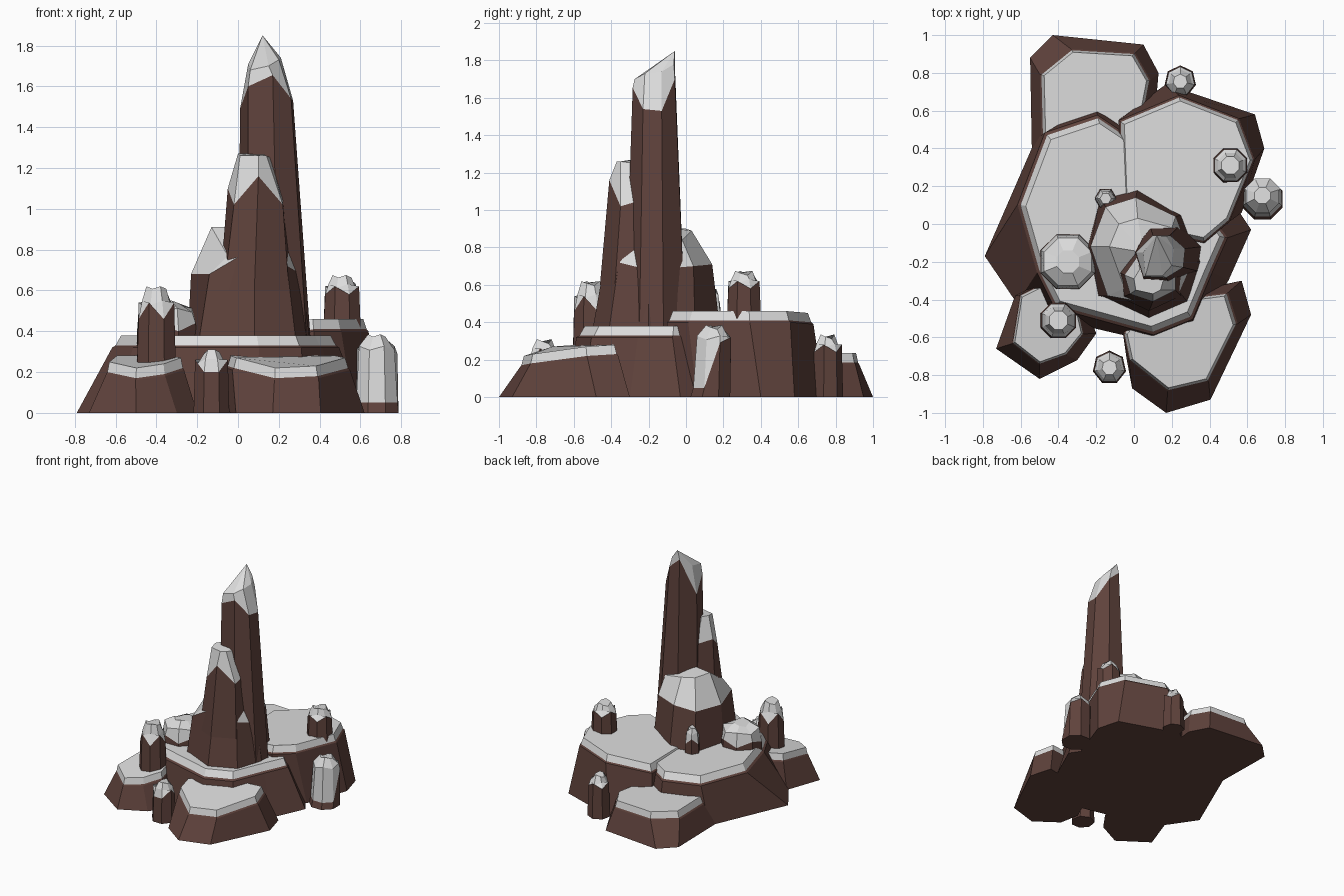
import bpy, bmesh, math


def material(name, rgb):
    m = bpy.data.materials.new(name)
    m.diffuse_color = (*rgb, 1)
    return m


ROCK = material("brown rock", (0.115, 0.055, 0.045))
SNOW = material("grey snow", (0.72, 0.72, 0.72))


def loft(name, rings, snow, apex=None):
    """Skin equal-length rings bottom to top; bands from index 'snow' up are snow."""
    bm = bmesh.new()
    vs = [[bm.verts.new(p) for p in r] for r in rings]
    n = len(rings[0])
    bm.faces.new(vs[0][::-1])
    for k in range(len(vs) - 1):
        for i in range(n):
            j = (i + 1) % n
            f = bm.faces.new((vs[k][i], vs[k][j], vs[k + 1][j], vs[k + 1][i]))
            f.material_index = int(k >= snow)
    if apex:
        a = bm.verts.new(apex)
        caps = [bm.faces.new((vs[-1][i], vs[-1][(i + 1) % n], a)) for i in range(n)]
    else:
        caps = [bm.faces.new(vs[-1])]
    for f in caps:
        f.material_index = 1
    bmesh.ops.recalc_face_normals(bm, faces=bm.faces)
    me = bpy.data.meshes.new(name)
    bm.to_mesh(me)
    bm.free()
    me.materials.append(ROCK)
    me.materials.append(SNOW)
    ob = bpy.data.objects.new(name, me)
    bpy.context.collection.objects.link(ob)


def flat(pts, z):
    return [(x, y, z) for x, y in pts]


def slab(name, base, top, t=0.05):
    """Sloping ledge with a bevelled snow sheet on top."""
    cx = sum(p[0] for p in top) / len(top)
    cy = sum(p[1] for p in top) / len(top)

    def ring(s, dz):
        return [(cx + (x - cx) * s, cy + (y - cy) * s, z + dz) for x, y, z in top]
    loft(name, [flat(base, 0), ring(1.03, -t - 0.01), ring(1.0, -t), ring(0.95, 0)], 2)


def pillar(name, x, y, r, z0, z1, n, edge, taper=0.75, tip=0.4, lean=(0, 0)):
    """Small tapered rock; edge(angle, i) gives the height where snow starts."""
    def ring(s, zf, l):
        out = []
        for i in range(n):
            a = 2 * math.pi * (i + 0.5) / n - math.pi / 2
            out.append((x + lean[0] * l + r * s * math.cos(a),
                        y + lean[1] * l + r * s * math.sin(a), zf(a, i)))
        return out
    h = z1 - z0
    loft(name, [ring(1, lambda a, i: z0, 0),
                ring((1 + taper) / 2 + 0.04, edge, 0.5),
                ring(taper, lambda a, i: z1 - 0.15 * h - 0.02 * (i % 2), 0.8),
                ring(tip, lambda a, i: z1 - 0.012 * (i % 3), 1)], 1)


# Broad ledges
slab("main_ledge",
     [(-.79, -.17), (-.62, -.42), (-.35, -.52), (.08, -.62), (.33, -.56), (.5, -.3),
      (.62, -.03), (.56, .06), (.02, .5), (-.05, .57), (-.2, .64), (-.52, .45)],
     [(-.6, .02), (-.5, -.25), (-.41, -.43), (.1, -.57), (.3, -.49), (.4, -.25),
      (.48, -.07), (.35, .1), (0, .42), (-.07, .48), (-.19, .56), (-.46, .47)]
     and [(x, y, .38) for x, y in
          [(-.6, .1), (-.5, -.25), (-.41, -.43), (.1, -.57), (.3, -.49), (.4, -.25),
           (.48, -.07), (.35, .1), (0, .42), (-.07, .48), (-.19, .56), (-.46, .47)]])
slab("upper_ledge",
     [(-.08, .56), (-.05, 0), (.38, -.09), (.57, .06), (.69, .4), (.64, .58), (.17, .74)],
     [(-.07, .54, .40), (-.05, 0, .39), (.37, -.09, .46), (.5, .02, .46),
      (.63, .34, .46), (.55, .55, .46), (.24, .67, .45)])
slab("front_right_ledge",
     [(-.04, -.71), (-.01, -.87), (.17, -1), (.405, -.93), (.62, -.48), (.57, -.3), (.1, -.4)],
     [(-.05, -.58, .28), (-.02, -.72, .27), (.18, -.88, .22), (.39, -.83, .23),
      (.54, -.53, .27), (.49, -.37, .28), (.1, -.42, .28)])
slab("front_left_ledge",
     [(-.73, -.66), (-.5, -.82), (-.3, -.72), (-.2, -.58), (-.3, -.3), (-.5, -.3), (-.63, -.38)],
     [(-.64, -.63, .25), (-.5, -.74, .22), (-.36, -.69, .24), (-.27, -.58, .27),
      (-.32, -.36, .28), (-.5, -.33, .28), (-.6, -.38, .28)])
slab("back_ledge",
     [(-.55, .88), (-.54, .35), (.1, .45), (.13, .8), (.05, .95), (-.43, 1)],
     [(-.49, .79), (-.48, .38), (.03, .5), (.08, .76), (0, .9), (-.33, .92)]
     and [(x, y, .235) for x, y in
          [(-.49, .79), (-.48, .38), (.03, .5), (.08, .76), (0, .9), (-.33, .92)]])

# Central tower: shoulder, middle spike and tall spire
loft("tower_shoulder", [
    flat([(.08, -.51), (.29, -.42), (.36, -.2), (.26, .05),
          (.02, .19), (-.18, .14), (-.25, -.13), (-.2, -.38)], .3),
    [(.08, -.42, .81), (.24, -.36, .72), (.31, -.2, .68), (.22, .04, .7),
     (.01, .14, .71), (-.15, .09, .68), (-.23, -.12, .68), (-.14, -.38, .68)],
    [(.09, -.38, .87), (.23, -.32, .79), (.27, -.2, .8), (.2, -.02, .84),
     (.02, .03, .89), (-.08, 0, .9), (-.13, -.12, .91), (-.05, -.34, .77)]], 1,
    apex=(.05, -.15, .91))
loft("middle_spike", [
    flat([(.08, -.46), (.25, -.38), (.28, -.22), (.15, -.1),
          (0, -.12), (-.09, -.25), (-.07, -.39)], .6),
    [(.1, -.41, 1.16), (.22, -.35, 1.02), (.22, -.25, 1.05), (.14, -.15, 1.1),
     (.02, -.17, 1.08), (-.05, -.27, 1.1), (-.02, -.37, 1.02)],
    [(.1, -.37, 1.26), (.14, -.35, 1.26), (.16, -.28, 1.25), (.12, -.24, 1.27),
     (.03, -.24, 1.27), (0, -.29, 1.27), (.01, -.35, 1.26)]], 1)
loft("tall_spire", [
    flat([(.05, -.32), (.2, -.33), (.34, -.25), (.36, -.12),
          (.25, 0), (.08, 0), (0, -.15)], .3),
    [(.05, -.28, 1.6), (.17, -.285, 1.655), (.26, -.23, 1.54), (.27, -.13, 1.53),
     (.19, -.06, 1.7), (.1, -.06, 1.78), (.01, -.15, 1.49)],
    [(.06, -.275, 1.68), (.15, -.275, 1.7), (.2, -.22, 1.73), (.21, -.13, 1.74),
     (.17, -.065, 1.78), (.11, -.06, 1.83), (.05, -.15, 1.71)]], 1,
    apex=(.12, -.06, 1.85))


# Small pillars and boulders
def jag(lo, hi):
    return lambda a, i: hi if i % 2 else lo


pillar("left_pillar", -.4, -.51, .105, .15, .62, 8, jag(.46, .54), .72, .5)
pillar("right_pillar", .51, .31, .1, .38, .675, 8, jag(.58, .62), .72, .5)
pillar("back_pillar", .245, .755, .085, 0, .335, 7, jag(.24, .28), .75, .45)
pillar("front_pillar", -.13, -.76, .09, 0, .31, 7, jag(.2, .26), .75, .45)
pillar("stub_pillar", -.15, .135, .06, .35, .58, 6, jag(.45, .5), .75, .5)
pillar("left_boulder", -.35, -.2, .16, .3, .55, 8, jag(.40, .44), .85, .4)
# This boulder has snow almost to the ground on its front
pillar("right_boulder", .68, .13, .115, 0, .385, 8,
       lambda a, i: .05 if math.sin(a) < -.3 else .29 + .03 * (i % 2), .82, .4, (0, .02))
